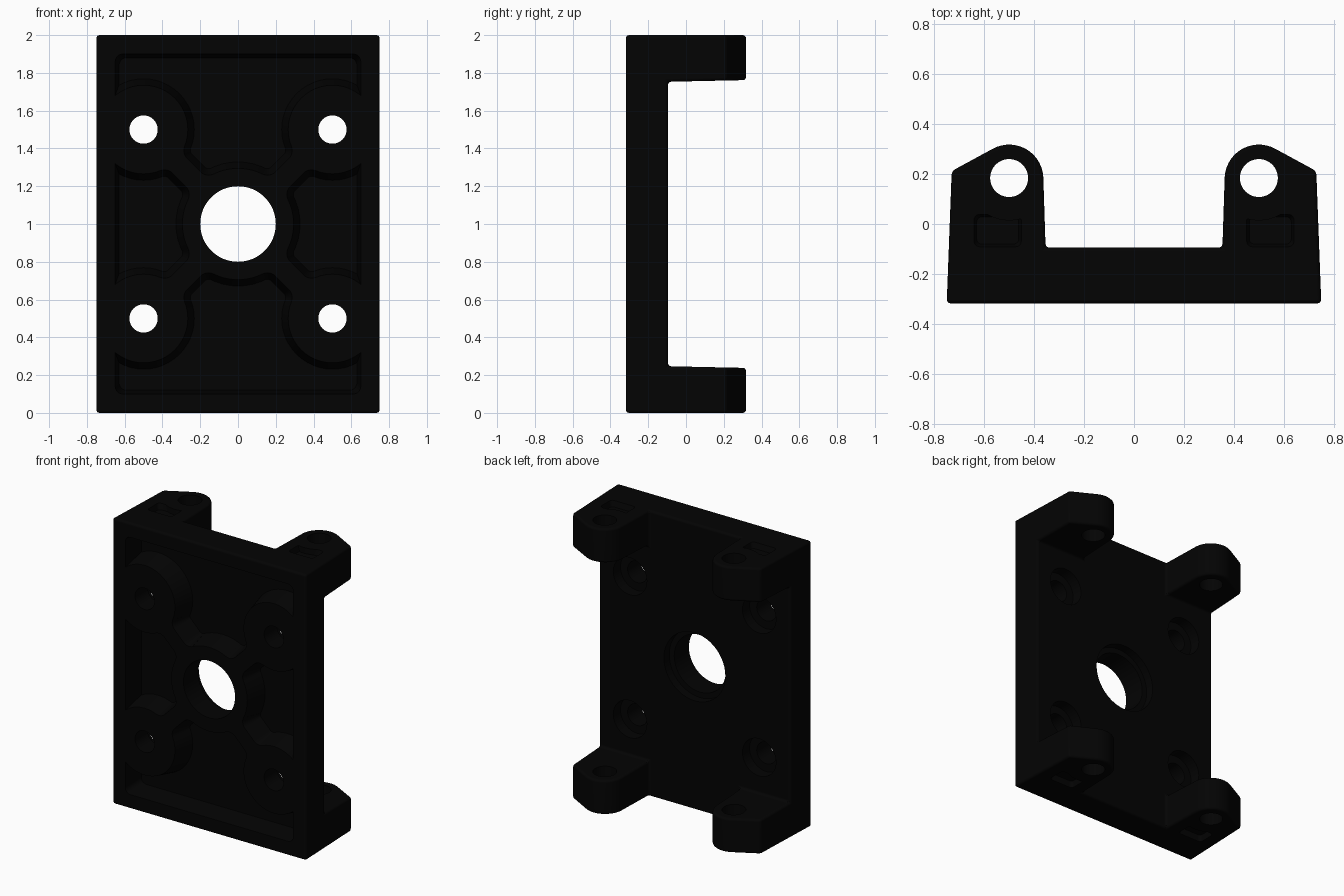
import bpy, bmesh
from math import sin, cos, sqrt, radians, degrees, atan2
from mathutils import Vector

if "Cube" in bpy.data.objects:
    bpy.data.objects.remove(bpy.data.objects["Cube"])


def loft(name, a, b):
    """Closed solid between two matching loops of 3D points."""
    bm = bmesh.new()
    va, vb = [bm.verts.new(p) for p in a], [bm.verts.new(p) for p in b]
    n = len(va)
    bm.faces.new(va)
    bm.faces.new(vb[::-1])
    for i in range(n):
        bm.faces.new((va[i], vb[i], vb[(i + 1) % n], va[(i + 1) % n]))
    bmesh.ops.recalc_face_normals(bm, faces=bm.faces)
    me = bpy.data.meshes.new(name)
    bm.to_mesh(me)
    bm.free()
    ob = bpy.data.objects.new(name, me)
    bpy.context.collection.objects.link(ob)
    return ob


def arc(cx, cy, r, a0, a1, n):
    return [(cx + r * cos(radians(a0 + (a1 - a0) * i / n)),
             cy + r * sin(radians(a0 + (a1 - a0) * i / n))) for i in range(n + 1)]


def circle(cx, cy, r, n=48):
    return arc(cx, cy, r, 0, 360, n)[:-1]


def round_rect(x0, x1, y0, y1, r):
    return (arc(x1 - r, y1 - r, r, 0, 90, 5) + arc(x0 + r, y1 - r, r, 90, 180, 5)
            + arc(x0 + r, y0 + r, r, 180, 270, 5) + arc(x1 - r, y0 + r, r, 270, 360, 5))


def along_y(name, p0, y0, p1, y1):
    return loft(name, [(x, y0, z) for x, z in p0], [(x, y1, z) for x, z in p1])


def along_z(name, p0, z0, p1, z1):
    return loft(name, [(x, y, z0) for x, y in p0], [(x, y, z1) for x, y in p1])


def apply(ob):
    dg = bpy.context.evaluated_depsgraph_get()
    me = bpy.data.meshes.new_from_object(ob.evaluated_get(dg))
    ob.modifiers.clear()
    ob.data = me


def cut(ob, cutter):
    m = ob.modifiers.new("cut", 'BOOLEAN')
    m.operation, m.solver, m.object = 'DIFFERENCE', 'EXACT', cutter
    apply(ob)
    bpy.data.objects.remove(cutter)


# Body: U-shaped outline with two rounded ears, extruded over the full height
half = ([(0.75, -0.318), (0.73, 0.212)] + arc(0.5, 0.181, 0.137, 61, 177, 14)
        + [(0.354, -0.095)])
outline = half + [(-x, y) for x, y in half[::-1]]
body = along_z("mounting_bracket", outline, 0, outline, 2)

# Clear the middle of the ears so only lugs at top and bottom remain
gap = [(-0.095, 0.247), (0.6, 0.232), (0.6, 1.768), (-0.095, 1.753)]
cut(body, loft("gap_cutter", [(-1, y, z) for y, z in gap], [(1, y, z) for y, z in gap]))
bm = bmesh.new()
bm.from_mesh(body.data)
bmesh.ops.remove_doubles(bm, verts=bm.verts, dist=1e-5)
bmesh.ops.dissolve_limit(bm, angle_limit=radians(1), verts=bm.verts, edges=bm.edges)
bm.to_mesh(body.data)
bm.free()

# Rounded outer edges
bev = body.modifiers.new("bevel", 'BEVEL')
bev.width, bev.segments, bev.limit_method, bev.angle_limit = 0.016, 3, 'ANGLE', radians(25)
apply(body)

# Front pockets: one drafted recess, leaving bosses, hub and diagonal necks standing
FLOOR = -0.17
pocket = along_y("pocket_cutter", round_rect(-0.658, 0.658, 0.092, 1.908, 0.04), -0.375,
                 round_rect(-0.63, 0.63, 0.12, 1.88, 0.04), FLOOR)
bolts = [(sx * 0.5, 1 + sz * 0.5) for sx in (-1, 1) for sz in (-1, 1)]
Y0, Y1, D0, D1 = -0.385, -0.1, -0.016, 0.05   # draft: wall offset at each end
R_BOSS, R_HUB, SPAN = 0.235, 0.295, 0.7071


def neck_loop(bx, bz, d, w=0.055, f=0.06):
    """Straight neck from hub to boss, filleted into both circles."""
    h = w + f
    t1 = sqrt((R_HUB + f) ** 2 - h * h)
    t2 = SPAN - sqrt((R_BOSS + f) ** 2 - h * h)
    # Left-hand side: arcs seen from the fillet centres, facing the axis
    side = (arc(t1, h, f - d, degrees(atan2(-h, -t1)), -90, 6)
            + arc(t2, h, f - d, -90, degrees(atan2(-h, SPAN - t2)), 6))
    pts = [(0.05, 0)] + side + [(SPAN - 0.05, 0)] + [(u, -v) for u, v in side[::-1]]
    ax = Vector((bx, bz - 1)).normalized()
    return [(ax.x * u - ax.y * v, 1 + ax.y * u + ax.x * v) for u, v in pts]


for x, z, r in [(x, z, R_BOSS) for x, z in bolts] + [(0, 1, R_HUB)]:
    cut(pocket, along_y("boss", circle(x, z, r + D0), Y0, circle(x, z, r + D1), Y1))
for x, z in bolts:
    cut(pocket, along_y("neck", neck_loop(x, z, D0), Y0, neck_loop(x, z, D1), Y1))
cut(body, pocket)

# Through holes with counterbores on the back
for x, z, r, rb, yb in [(x, z, 0.075, 0.13, -0.175) for x, z in bolts] + [(0, 1, 0.2, 0.238, -0.155)]:
    cut(body, along_y("hole", circle(x, z, r), -0.5, circle(x, z, r), 0))
    cut(body, along_y("bore", circle(x, z, rb), yb, circle(x, z, rb), -0.05))

# Lug pin holes and the small relief pockets on the outer lug faces
for s in (-1, 1):
    cut(body, along_z("pin", circle(s * 0.5, 0.184, 0.076), -0.1,
                      circle(s * 0.5, 0.184, 0.076), 2.1))
    x0, x1 = sorted((s * 0.45, s * 0.642))
    for z_out, z_in in ((-0.05, 0.04), (2.05, 1.96)):
        relief = along_z("relief", round_rect(x0 - .012, x1 + .012, -0.105, 0.052, 0.025), z_out,
                         round_rect(x0 + .012, x1 - .012, -0.08, 0.028, 0.02), z_in)
        cut(relief, along_z("collar", circle(s * 0.5, 0.184, 0.17), -0.2,
                            circle(s * 0.5, 0.184, 0.17), 2.2))
        cut(body, relief)

# Black finish and smooth shading with crisp edges
mat = bpy.data.materials.new("black_finish")
mat.diffuse_color = (0.001, 0.001, 0.001, 1)
mat.use_nodes = True
mat.node_tree.nodes["Principled BSDF"].inputs["Base Color"].default_value = mat.diffuse_color
body.data.materials.clear()
body.data.materials.append(mat)
bpy.context.view_layer.objects.active = body
body.select_set(True)
bpy.ops.object.shade_smooth_by_angle(angle=radians(32))
wn = body.modifiers.new("weighted", 'WEIGHTED_NORMAL')
wn.keep_sharp = True
